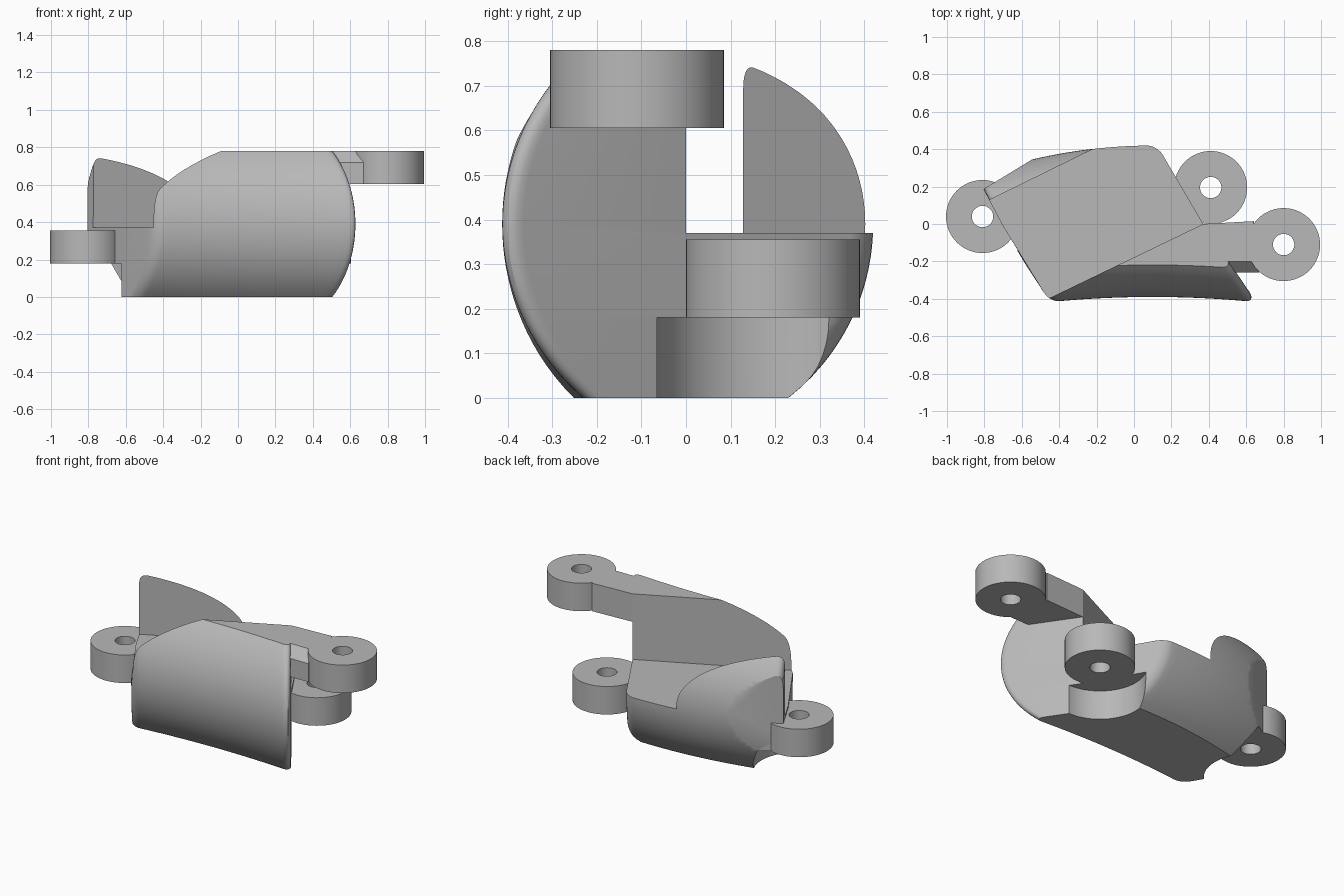
import bpy, bmesh, math

cube = bpy.data.objects.get("Cube")
if cube:
    bpy.data.objects.remove(cube)

grey = bpy.data.materials.new("plain grey")
grey.use_nodes = True
colour = (0.48, 0.48, 0.48, 1)
grey.diffuse_color = colour
grey.node_tree.nodes["Principled BSDF"].inputs["Base Color"].default_value = colour

BOTTOM, TOP, SHELF = 0.0, 0.78, 0.37
MID = TOP / 2


def finish(name, bm):
    bmesh.ops.recalc_face_normals(bm, faces=bm.faces)
    mesh = bpy.data.meshes.new(name)
    bm.to_mesh(mesh)
    bm.free()
    mesh.materials.append(grey)
    obj = bpy.data.objects.new(name, mesh)
    bpy.context.collection.objects.link(obj)
    return obj


def smooth(obj):
    bpy.ops.object.select_all(action="DESELECT")
    obj.select_set(True)
    bpy.context.view_layer.objects.active = obj
    bpy.ops.object.shade_smooth_by_angle(angle=math.radians(30))


def loft(name, lower, upper):
    """Solid between two matching outlines."""
    bm = bmesh.new()
    a = [bm.verts.new(p) for p in lower]
    b = [bm.verts.new(p) for p in upper]
    n = len(a)
    bm.faces.new(a)
    bm.faces.new(b)
    for i in range(n):
        j = (i + 1) % n
        bm.faces.new((a[i], a[j], b[j], b[i]))
    return finish(name, bm)


def prism(name, outline, z0, z1):
    return loft(name, [(x, y, z0) for x, y in outline], [(x, y, z1) for x, y in outline])


def circle(cx, cy, r, n=64):
    return [(cx + r * math.cos(2 * math.pi * i / n), cy + r * math.sin(2 * math.pi * i / n))
            for i in range(n)]


def cut(obj, cutter):
    cutter.hide_render = True
    mod = obj.modifiers.new("cut", "BOOLEAN")
    mod.operation, mod.solver, mod.object = "DIFFERENCE", "EXACT", cutter
    bpy.context.view_layer.update()
    result = bpy.data.meshes.new_from_object(
        obj.evaluated_get(bpy.context.evaluated_depsgraph_get()))
    obj.modifiers.clear()
    obj.data = result
    bpy.data.objects.remove(cutter)


# Body: bulged section swept along a gentle bend between slanted ends
def left_end(y):
    return -0.46 - 0.585 * (y + 0.4) - 0.02 * max(0, 1 - abs(y + 0.1) / 0.3)


def right_end(y):
    return 0.37 - (0.585 if y > 0 else 0.68) * y


def front_y(z):
    return 0.14 - math.sqrt(0.53 ** 2 - (z - MID) ** 2)


def back_y(z):
    return -0.075 + math.sqrt(0.495 ** 2 - (z - MID) ** 2)


def place(y0, z, t, bend):
    y = y0
    for _ in range(4):
        x = left_end(y) + (right_end(y) - left_end(y)) * t
        y = y0 - bend * (x - 0.1) ** 2
    return x, y, z


def make_body():
    bm = bmesh.new()
    rows, r = 32, 0.05
    zs = [BOTTOM + (TOP - BOTTOM) * i / rows for i in range(rows + 1)]
    edge = [r * (1 - math.cos(math.pi / 2 * k / 6)) for k in range(6)]
    steps = edge + [r + (1 - 2 * r) * k / 24 for k in range(25)] + [1 - e for e in reversed(edge)]
    loops, mids = [], []
    for t in steps:
        d = max(0, 1 - min(t, 1 - t) / r)
        inset = r * (1 - math.sqrt(max(0, 1 - d * d)))
        front = [bm.verts.new(place(front_y(z) + inset, z, t, 0.09)) for z in zs]
        back = [bm.verts.new(place(back_y(z) - inset, z, t, 0.18)) for z in zs]
        ends = t in (steps[0], steps[-1])
        mid = [bm.verts.new(place(0, z, t, 0)) if ends or z in (zs[0], zs[-1]) else None for z in zs]
        loops.append(front + [mid[-1]] + back[::-1] + [mid[0]])
        if ends:
            for i in range(rows):
                bm.faces.new((front[i], front[i + 1], mid[i + 1], mid[i]))
                bm.faces.new((mid[i], mid[i + 1], back[i + 1], back[i]))
    for a, b in zip(loops, loops[1:]):
        n = len(a)
        for i in range(n):
            j = (i + 1) % n
            bm.faces.new((a[i], a[j], b[j], b[i]))
    return finish("body", bm)


def wall(x):
    return 0.482 * (x - 0.37)


def fin_wall(x):
    return 0.13 + 0.49 * (x + 0.77)


body = make_body()
hinges = {"left": (0.41, 0.195, 0.18), "right": (-0.81, 0.04, 0.18), "arm": (0.80, -0.11, 0.605)}

# Channel above the shelf, between the front wall and the rear fin
cut(body, prism("channel_cutter", [(-1.3, wall(-1.3)), (1.2, wall(1.2)),
                                   (1.2, fin_wall(1.2)), (-1.3, fin_wall(-1.3))], SHELF, 1.2))
# Slanted rear corner
cut(body, prism("corner_cutter", [(-1.08, 0.02), (-0.24, 0.53), (-0.24, 1.0), (-1.08, 1.0)], -0.2, 1.2))
# Clearance for the mating lugs under the two lower hinges
for key in ("left", "right"):
    x, y, z = hinges[key]
    cut(body, prism("clearance_cutter", circle(x, y, 0.26), -0.2, z))
smooth(body)


# Hinge rings
def ring(name, cx, cy, z0, height=0.175, outer=0.195, inner=0.057):
    bm = bmesh.new()
    layers = [[bm.verts.new((x, y, z)) for x, y in circle(cx, cy, r)]
              for r, z in ((outer, z0), (outer, z0 + height), (inner, z0 + height), (inner, z0))]
    for k in range(4):
        a, b = layers[k], layers[(k + 1) % 4]
        for i in range(len(a)):
            j = (i + 1) % len(a)
            bm.faces.new((a[i], a[j], b[j], b[i]))
    return finish(name, bm)


for key, (x, y, z) in hinges.items():
    smooth(ring(key + "_hinge_ring", x, y, z))

# Arm carrying the upper ring, with a chamfered front edge
section = [(0.0, 0.605), (0.0, TOP), (-0.2, TOP), (-0.26, 0.72), (-0.26, 0.605)]
loft("hinge_arm",
     [(0.37 - 0.1 * y, y, z) for y, z in section],
     [(0.67 if y < -0.25 else 0.64, y + (0.015 if y == 0 else 0), z) for y, z in section])
